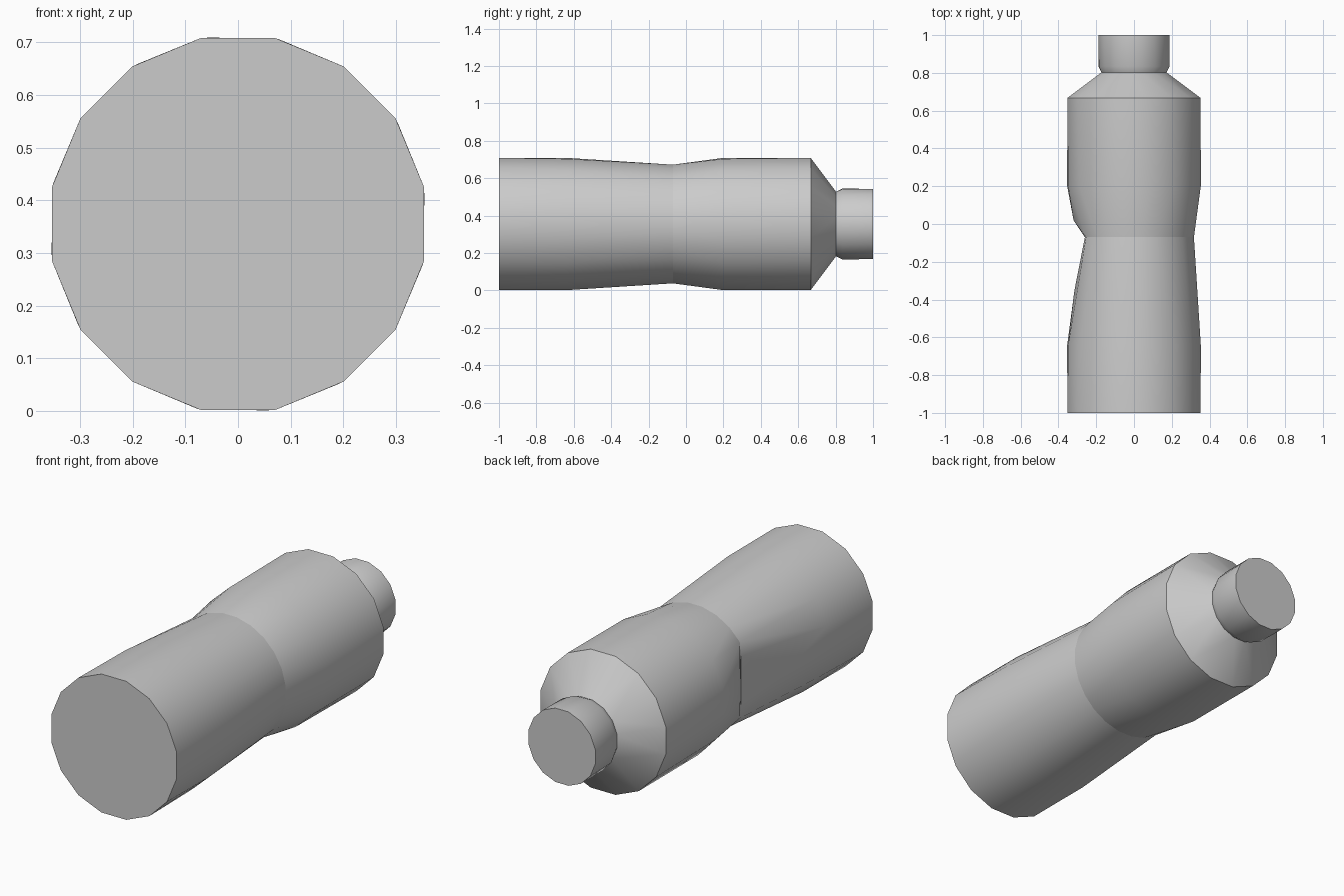
import bpy
import bmesh
from math import sin, cos, pi, radians

cube = bpy.data.objects.get("Cube")
if cube:
    bpy.data.objects.remove(cube, do_unlink=True)

AXIS_Z = 0.355
CUT_X = -0.26

grey = bpy.data.materials.new("plain grey")
grey.use_nodes = True
COLOUR = (0.6, 0.6, 0.6, 1)
grey.diffuse_color = COLOUR
grey.node_tree.nodes["Principled BSDF"].inputs["Base Color"].default_value = COLOUR


def ring(y, radius, sides=16, phase=0.5, cut=None):
    """Points of a circle around the bottle axis, optionally flattened on one side."""
    points = []
    for i in range(sides):
        a = 2 * pi * (i + phase) / sides
        x = radius * cos(a)
        if cut is not None:
            x = max(x, cut)
        points.append((x, y, AXIS_Z + radius * sin(a)))
    return points


def hull_part(name, points):
    """Wrap the points in a convex shell with smooth sides and sharp rims."""
    bm = bmesh.new()
    for p in points:
        bm.verts.new(p)
    result = bmesh.ops.convex_hull(bm, input=bm.verts)
    loose = {g for g in result["geom_interior"] + result["geom_unused"]
             if isinstance(g, bmesh.types.BMVert)}
    bmesh.ops.delete(bm, geom=list(loose), context="VERTS")
    bmesh.ops.dissolve_limit(bm, angle_limit=radians(0.5), verts=bm.verts, edges=bm.edges)
    bmesh.ops.recalc_face_normals(bm, faces=bm.faces)
    mesh = bpy.data.meshes.new(name)
    bm.to_mesh(mesh)
    bm.free()
    mesh.materials.append(grey)
    obj = bpy.data.objects.new(name, mesh)
    bpy.context.collection.objects.link(obj)
    bpy.ops.object.select_all(action="DESELECT")
    obj.select_set(True)
    bpy.context.view_layer.objects.active = obj
    bpy.ops.object.shade_smooth_by_angle(angle=radians(30))
    return obj


# Lower body, narrowing to the flattened waist
hull_part("lower_body",
          ring(-1, 0.36) + ring(-0.64, 0.358, phase=0.4)
          + ring(-0.07, 0.32, sides=24, cut=CUT_X)
          + [(-0.315, -0.35, 0.3)])

# Upper body with the sloping shoulder
hull_part("upper_body",
          ring(-0.07, 0.32, sides=24, cut=CUT_X)
          + [(-0.32, 0.02, 0.3), (-0.32, 0.02, 0.41)]
          + ring(0.2, 0.358, phase=0.4) + ring(0.667, 0.36)
          + ring(0.805, 0.172))

# Cap with a tapered lower rim
hull_part("cap",
          ring(0.8, 0.175) + ring(0.835, 0.191, phase=0.4) + ring(1, 0.192))
